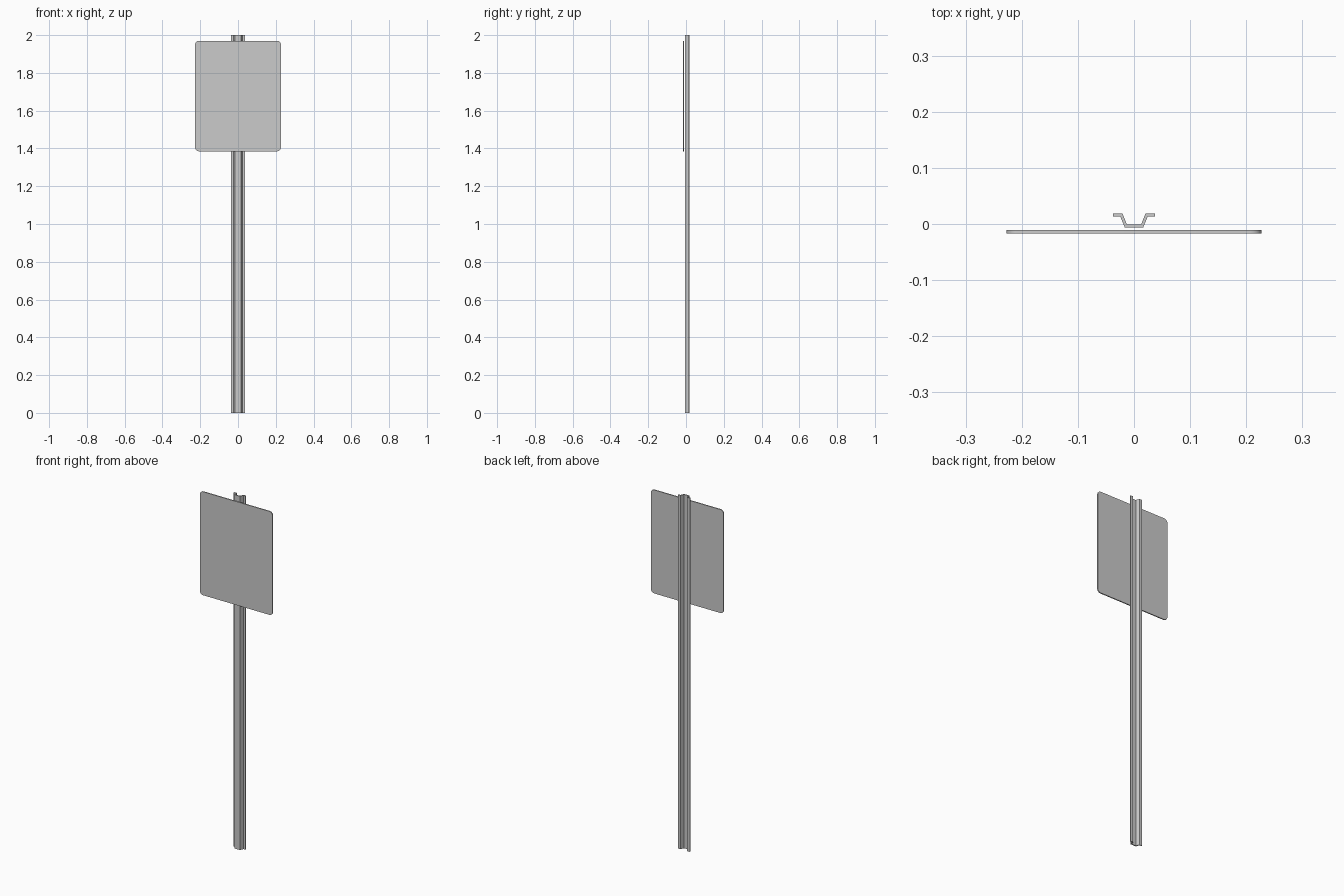
import bpy, bmesh
from math import sin, cos, pi
from mathutils import Vector

if "Cube" in bpy.data.objects:
    bpy.data.objects.remove(bpy.data.objects["Cube"])


def extrude_outline(name, points, direction):
    """Extrude a closed planar outline into a solid."""
    bm = bmesh.new()
    face = bm.faces.new([bm.verts.new(p) for p in points])
    ext = bmesh.ops.extrude_face_region(bm, geom=[face])
    moved = [g for g in ext["geom"] if isinstance(g, bmesh.types.BMVert)]
    bmesh.ops.translate(bm, verts=moved, vec=Vector(direction))
    bmesh.ops.recalc_face_normals(bm, faces=bm.faces)
    mesh = bpy.data.meshes.new(name)
    bm.to_mesh(mesh)
    bm.free()
    obj = bpy.data.objects.new(name, mesh)
    bpy.context.collection.objects.link(obj)
    return obj


# Hat-section post: right half of the profile, mirrored to the left
half = [(0.014, -0.006), (0.0235, 0.0135), (0.037, 0.0135),
        (0.037, 0.0185), (0.0205, 0.0185), (0.0125, -0.001)]
half[0], half[1] = (0.0165, -0.006), (0.0245, 0.0135)
profile = half + [(-x, y) for x, y in reversed(half)]
extrude_outline("post", [(x, y, 0) for x, y in profile], (0, 0, 2))

# Sign plate with rounded corners
HALF_W, Z0, Z1, R, SEG = 0.227, 1.385, 1.97, 0.02, 6
plate = []
corners = [(HALF_W - R, Z1 - R), (R - HALF_W, Z1 - R),
           (R - HALF_W, Z0 + R), (HALF_W - R, Z0 + R)]
for i, (cx, cz) in enumerate(corners):
    for s in range(SEG + 1):
        a = (i + s / SEG) * pi / 2
        plate.append((cx + R * cos(a), -0.0165, cz + R * sin(a)))
sign = extrude_outline("sign_plate", plate, (0, 0.006, 0))
bpy.context.view_layer.objects.active = sign
sign.select_set(True)
bpy.ops.object.shade_smooth_by_angle()
